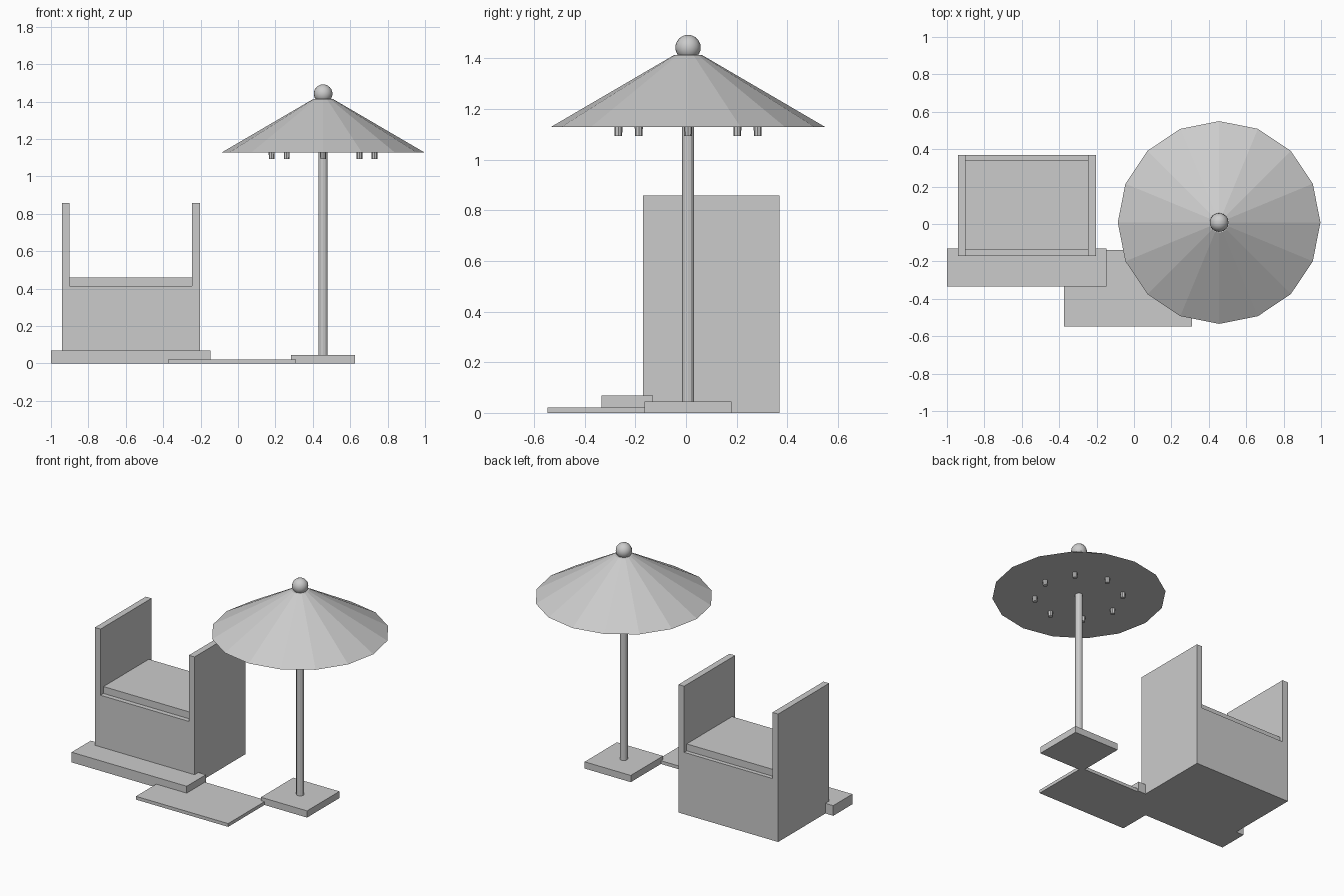
import bpy
import bmesh
from math import cos, sin, pi, radians
from mathutils import Matrix

if "Cube" in bpy.data.objects:
    bpy.data.objects.remove(bpy.data.objects["Cube"], do_unlink=True)

GREY = (0.6, 0.6, 0.6, 1)
grey = bpy.data.materials.new("plain grey")
grey.use_nodes = True
grey.diffuse_color = GREY
grey.node_tree.nodes["Principled BSDF"].inputs["Base Color"].default_value = GREY


def add_object(name, bm):
    mesh = bpy.data.meshes.new(name)
    bm.to_mesh(mesh)
    bm.free()
    mesh.materials.append(grey)
    obj = bpy.data.objects.new(name, mesh)
    bpy.context.collection.objects.link(obj)
    return obj


def box(name, x, y, z):
    """Box from (low, high) ranges on each axis."""
    bm = bmesh.new()
    bmesh.ops.create_cube(bm, size=1)
    for v in bm.verts:
        v.co = [r[0] if c < 0 else r[1] for c, r in zip(v.co, (x, y, z))]
    return add_object(name, bm)


def cone(name, x, y, z, r_low, r_high, sides):
    """Capped cone or cylinder standing between two heights."""
    bm = bmesh.new()
    bmesh.ops.create_cone(bm, cap_ends=True, segments=sides, radius1=r_low,
                          radius2=r_high, depth=z[1] - z[0],
                          matrix=Matrix.Translation((x, y, sum(z) / 2)))
    return add_object(name, bm)


# Bench: solid base, two tall side panels and an inset cushion
bench_x, bench_y = (-0.942, -0.203), (-0.17, 0.37)
panel = 0.042
box("bench_base", bench_x, bench_y, (0, 0.414))
box("right_side_panel", (bench_x[0], bench_x[0] + panel), bench_y, (0.414, 0.857))
box("left_side_panel", (bench_x[1] - panel, bench_x[1]), bench_y, (0.414, 0.857))
box("seat_cushion", (bench_x[0] + panel, bench_x[1] - panel), (-0.138, 0.342), (0.414, 0.46))

# Step in front of the bench and the low paving slab
box("step", (-1, -0.147), (-0.333, -0.13), (0, 0.068))
box("paving_slab", (-0.373, 0.31), (-0.547, -0.14), (0, 0.022))

# Parasol on its square foot
px, py = 0.455, 0.008
foot = 0.171
box("parasol_foot", (px - foot, px + foot), (py - foot, py + foot), (0, 0.045))
cone("parasol_pole", px, py, (0.045, 1.14), 0.024, 0.024, 12)
cone("parasol_canopy", px, py, (1.128, 1.413), 0.542, 0.054, 16)

# Ball on top
bm = bmesh.new()
bmesh.ops.create_uvsphere(bm, u_segments=16, v_segments=12, radius=0.05,
                          matrix=Matrix.Translation((px, py, 1.442)))
for f in bm.faces:
    f.smooth = True
add_object("finial_ball", bm)

# Ring of small lamps under the canopy
for i in range(8):
    a = radians(45 * i)
    cone(f"lamp_{i + 1}", px + 0.275 * cos(a), py + 0.275 * sin(a),
         (1.093, 1.13), 0.015, 0.016, 8)
